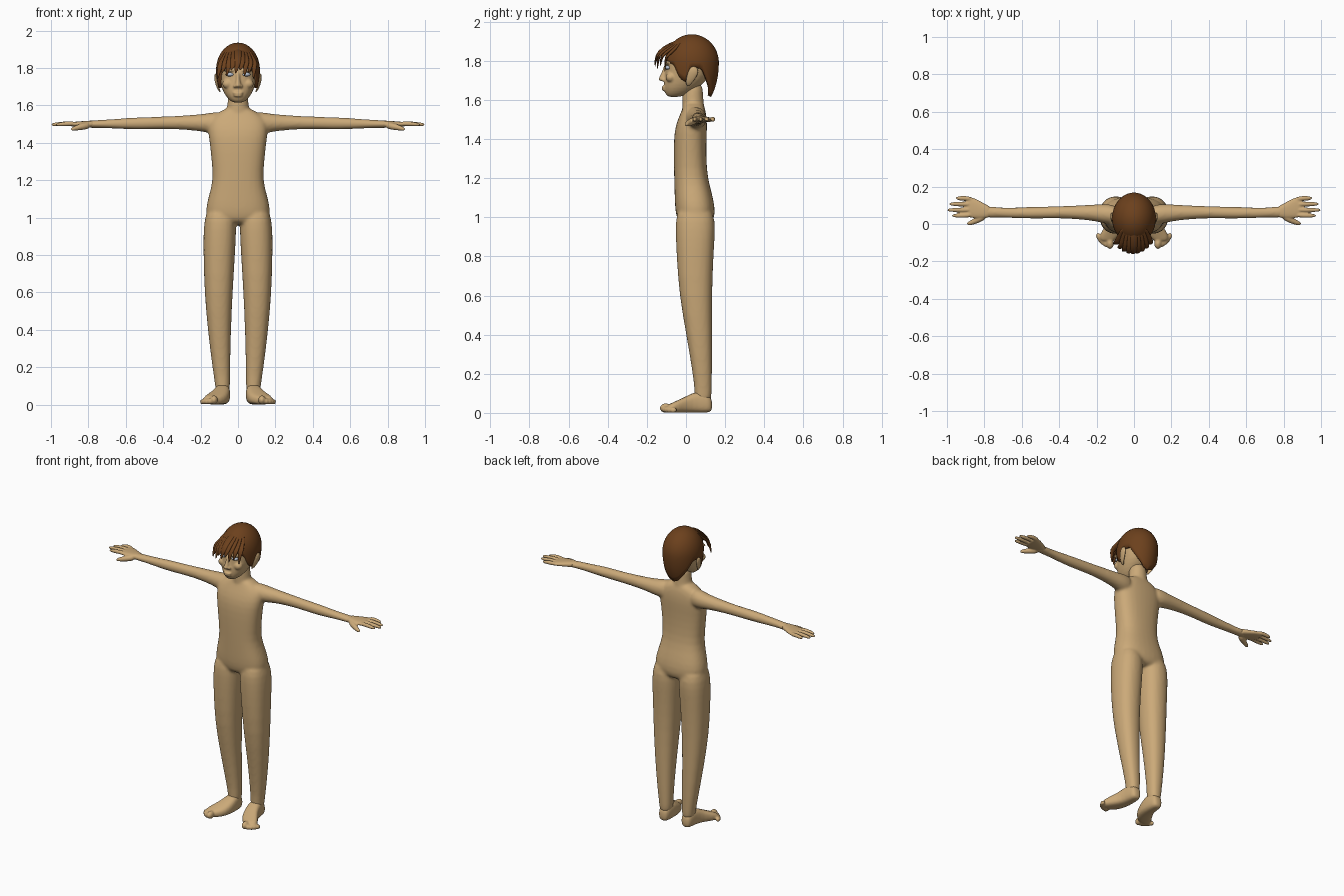
import bpy, bmesh, math
from mathutils import Vector as V

def mat(name, c):
    m = bpy.data.materials.new(name)
    m.diffuse_color = (*c, 1)
    return m

SKIN = mat("skin", (0.60, 0.40, 0.19))
HAIR = mat("hair", (0.15, 0.052, 0.012))
EYE = mat("eye", (0.50, 0.56, 0.65))

# Ring helpers: each gives (centre, half-axis u, half-axis v)
def zr(z, x0, x1, y0, y1):
    return V(((x0+x1)/2, (y0+y1)/2, z)), V(((x1-x0)/2, 0, 0)), V((0, (y1-y0)/2, 0))

def xr(x, y0, y1, z0, z1):
    return V((x, (y0+y1)/2, (z0+z1)/2)), V((0, (y1-y0)/2, 0)), V((0, 0, (z1-z0)/2))

def yr(y, x0, x1, z0, z1):
    return V(((x0+x1)/2, y, (z0+z1)/2)), V(((x1-x0)/2, 0, 0)), V((0, 0, (z1-z0)/2))

def path(pts, radii, flat=1.0, up=(0, 0, 1)):
    pts, out = [V(p) for p in pts], []
    for i, p in enumerate(pts):
        d = (pts[min(i+1, len(pts)-1)] - pts[max(i-1, 0)]).normalized()
        u = d.cross(V(up)).normalized()
        out.append((p, u*radii[i], u.cross(d)*radii[i]*flat))
    return out

def loft(bm, rings, n=2.0, sides=16, both=False):
    for s in ((1, -1) if both else (1,)):
        loops = []
        for c, u, v in rings:
            loop = []
            for k in range(sides):
                a = 2*math.pi*k/sides
                ca, sa = math.cos(a), math.sin(a)
                p = c + u*math.copysign(abs(ca)**(2/n), ca) + v*math.copysign(abs(sa)**(2/n), sa)
                loop.append(bm.verts.new((p.x*s, p.y, p.z)))
            loops.append(loop)
        for a, b in zip(loops, loops[1:]):
            for k in range(sides):
                bm.faces.new((a[k], a[(k+1) % sides], b[(k+1) % sides], b[k]))
        bm.faces.new(loops[0])
        bm.faces.new(loops[-1])

def ball(bm, c, r, both=False):
    for s in ((1, -1) if both else (1,)):
        new = bmesh.ops.create_uvsphere(bm, u_segments=16, v_segments=10, radius=1)["verts"]
        for v in new:
            v.co = V((s*c[0]+v.co.x*r[0], c[1]+v.co.y*r[1], c[2]+v.co.z*r[2]))

def finish(name, bm, material, voxel=0, smooth=4, sub=1):
    bmesh.ops.recalc_face_normals(bm, faces=bm.faces)
    me = bpy.data.meshes.new(name)
    bm.to_mesh(me)
    bm.free()
    ob = bpy.data.objects.new(name, me)
    bpy.context.collection.objects.link(ob)
    me.materials.append(material)
    me.shade_smooth()
    if sub:
        ob.modifiers.new("sub", 'SUBSURF').levels = sub
        ob.modifiers["sub"].render_levels = sub
    if voxel:
        r = ob.modifiers.new("remesh", 'REMESH')
        r.mode, r.voxel_size, r.use_smooth_shade = 'VOXEL', voxel, True
        sm = ob.modifiers.new("smooth", 'SMOOTH')
        sm.factor, sm.iterations = 0.5, smooth
    return ob

# Body: neutral torso, neck, arms and legs fused into one skin
bm = bmesh.new()
loft(bm, [zr(z, -w, w, a, b) for z, w, a, b in (
    (0.96, .13, -.02, .12), (0.99, .172, -.05, .148), (1.05, .176, -.058, .15), (1.12, .158, -.06, .135),
    (1.20, .135, -.062, .112), (1.30, .143, -.064, .105), (1.40, .154, -.064, .106), (1.47, .165, -.055, .11),
    (1.53, .155, -.03, .105), (1.565, .10, -.015, .095), (1.585, .07, -.01, .085))], 2.5)
loft(bm, [zr(z, -w, w, a, b) for z, w, a, b in (
    (1.50, .07, -.02, .10), (1.57, .064, -.02, .095), (1.61, .055, -.02, .088), (1.70, .055, -.02, .09))])
loft(bm, [xr(*r) for r in (
    (.08, -.01, .10, 1.44, 1.575), (.15, .0, .11, 1.45, 1.56), (.21, .015, .105, 1.462, 1.552),
    (.30, .025, .10, 1.47, 1.546), (.40, .03, .096, 1.473, 1.54), (.50, .028, .093, 1.47, 1.538),
    (.60, .028, .09, 1.472, 1.533), (.70, .034, .088, 1.477, 1.524), (.79, .034, .095, 1.478, 1.52),
    (.82, .035, .10, 1.48, 1.515))], both=True)
loft(bm, [zr(*r) for r in (
    (1.06, .02, .165, -.04, .13), (0.98, .008, .182, -.056, .152), (.90, .009, .187, -.054, .149),
    (.80, .015, .186, -.05, .142), (.60, .027, .181, -.036, .134), (.40, .037, .163, .0, .135),
    (.20, .041, .138, .034, .134), (.10, .042, .122, .045, .132), (.05, .045, .12, .04, .13))], 2.3, both=True)
finish("body", bm, SKIN, 0.009, 6)

# Hands: palm, four fingers and thumb
bm = bmesh.new()
loft(bm, [xr(*r) for r in (
    (.76, .036, .092, 1.48, 1.52), (.80, .03, .108, 1.482, 1.518), (.84, .028, .135, 1.485, 1.515),
    (.88, .034, .147, 1.485, 1.512), (.90, .04, .146, 1.488, 1.508))], 2.5, both=True)
for y, end in ((.045, .975), (.075, 1.0), (.107, .99), (.138, .955)):
    loft(bm, path([(.86, .09+(y-.09)*.9, 1.5), (.91, y, 1.503), (end-.02, y, 1.498), (end, y, 1.496)],
                  [.013, .0135, .0115, .006]), sides=10, both=True)
loft(bm, path([(.79, .05, 1.495), (.83, .025, 1.487), (.87, .006, 1.478), (.895, -.001, 1.47)],
              [.02, .02, .014, .008]), sides=10, both=True)
finish("hands", bm, SKIN, 0.0045, 3)

# Feet: sole wedge turned outwards, five toes
bm = bmesh.new()
loft(bm, [yr(*r) for r in (
    (.135, .06, .105, .01, .065), (.115, .046, .12, .0, .10), (.06, .04, .125, .0, .115),
    (.01, .042, .14, .0, .09), (-.04, .055, .175, .0, .066), (-.075, .085, .19, .0, .05),
    (-.095, .115, .175, .004, .042))], 2.8, both=True)
for x, y, r in ((.128, -.104, .026), (.151, -.103, .018), (.168, -.093, .017), (.181, -.08, .016), (.192, -.064, .015)):
    ball(bm, (x, y, r*.95), (r*.8, r*1.2, r*.95), True)
finish("feet", bm, SKIN, 0.006, 3)

# Head: skull, nose, lips, brow and cheeks fused
bm = bmesh.new()
loft(bm, [zr(z, -w, w, a, b) for z, w, a, b in (
    (1.613, .025, -.09, -.04), (1.63, .05, -.108, .02), (1.66, .074, -.115, .06), (1.70, .092, -.115, .11),
    (1.75, .104, -.107, .14), (1.80, .108, -.11, .148), (1.85, .10, -.09, .14), (1.89, .075, -.05, .11),
    (1.91, .04, -.02, .07))], 2.2)
loft(bm, [zr(*r) for r in (
    (1.695, -.016, .016, -.132, -.09), (1.703, -.02, .02, -.145, -.09), (1.725, -.013, .013, -.133, -.09),
    (1.755, -.010, .010, -.119, -.09), (1.78, -.012, .012, -.114, -.09))], sides=12)
ball(bm, (.015, -.115, 1.703), (.012, .013, .01), True)
ball(bm, (0, -.113, 1.666), (.03, .013, .006))
ball(bm, (0, -.111, 1.652), (.026, .013, .007))
ball(bm, (.043, -.094, 1.787), (.034, .02, .009), True)
ball(bm, (.055, -.078, 1.715), (.03, .027, .026), True)
finish("head", bm, SKIN, 0.0055, 3)

# Ears
bm = bmesh.new()
loft(bm, path([(.092, .01, 1.67), (.104, .012, 1.685), (.114, .028, 1.72), (.120, .042, 1.752), (.118, .04, 1.772)],
              [.006, .016, .025, .027, .012], .36, (1, 0, 0)), sides=12, both=True)
finish("ears", bm, SKIN)

# Eyes
bm = bmesh.new()
ball(bm, (.043, -.092, 1.765), (.024, .019, .011), True)
finish("eyes", bm, EYE)

# Hair cap: ellipsoid shell whose lower edge follows the hairline
LINE = ((0, 1.615), (22, 1.63), (48, 1.69), (68, 1.76), (94, 1.765), (104, 1.69), (118, 1.71), (132, 1.78), (180, 1.81))

def hairline(a):
    for (a0, z0), (a1, z1) in zip(LINE, LINE[1:]):
        if a <= a1:
            return z0 + (z1-z0)*(a-a0)/(a1-a0)
    return LINE[-1][1]

bm = bmesh.new()
N, M = 72, 14
top = bm.verts.new((0, .03, 1.935))
cols = []
for i in range(N):
    deg = 360*i/N
    a = math.radians(deg)
    d = hairline(min(deg, 360-deg)) - 1.79
    end = math.acos(d/(.145 if d > 0 else .25))
    col = []
    for j in range(1, M+1):
        t = end*j/M
        c, r = math.cos(t), math.sin(t)
        col.append(bm.verts.new((.117*r*math.sin(a), .03+.138*r*math.cos(a), 1.79+c*(.145 if c > 0 else .25))))
    cols.append(col)
for i in range(N):
    a, b = cols[i], cols[(i+1) % N]
    bm.faces.new((top, a[0], b[0]))
    for j in range(M-1):
        bm.faces.new((a[j], a[j+1], b[j+1], b[j]))
cap = finish("hair_cap", bm, HAIR, sub=0)
s = cap.modifiers.new("thick", 'SOLIDIFY')
s.thickness, s.offset = 0.02, -1

# Fringe: pointed locks sweeping forward and down over the forehead
bm = bmesh.new()
for i in range(9):
    k = (i-4)/4
    x, out = .085*k, .05*(1-k*k)
    tip = 1.775 + (.018 if i % 2 else -.008) - .03*abs(k)
    loft(bm, path([(x*.5, -.02, 1.905), (x*.8, -.06-out*.5, 1.885-.03*abs(k)), (x, -.092-out, 1.845-.015*abs(k)),
                   (x*1.1-.005, -.106-out, 1.81), (x*1.12-.014, -.108-out, tip)],
                  [.02, .022, .021, .016, .003], .42, (0, -.6, .8)), sides=8)
finish("hair_fringe", bm, HAIR)
